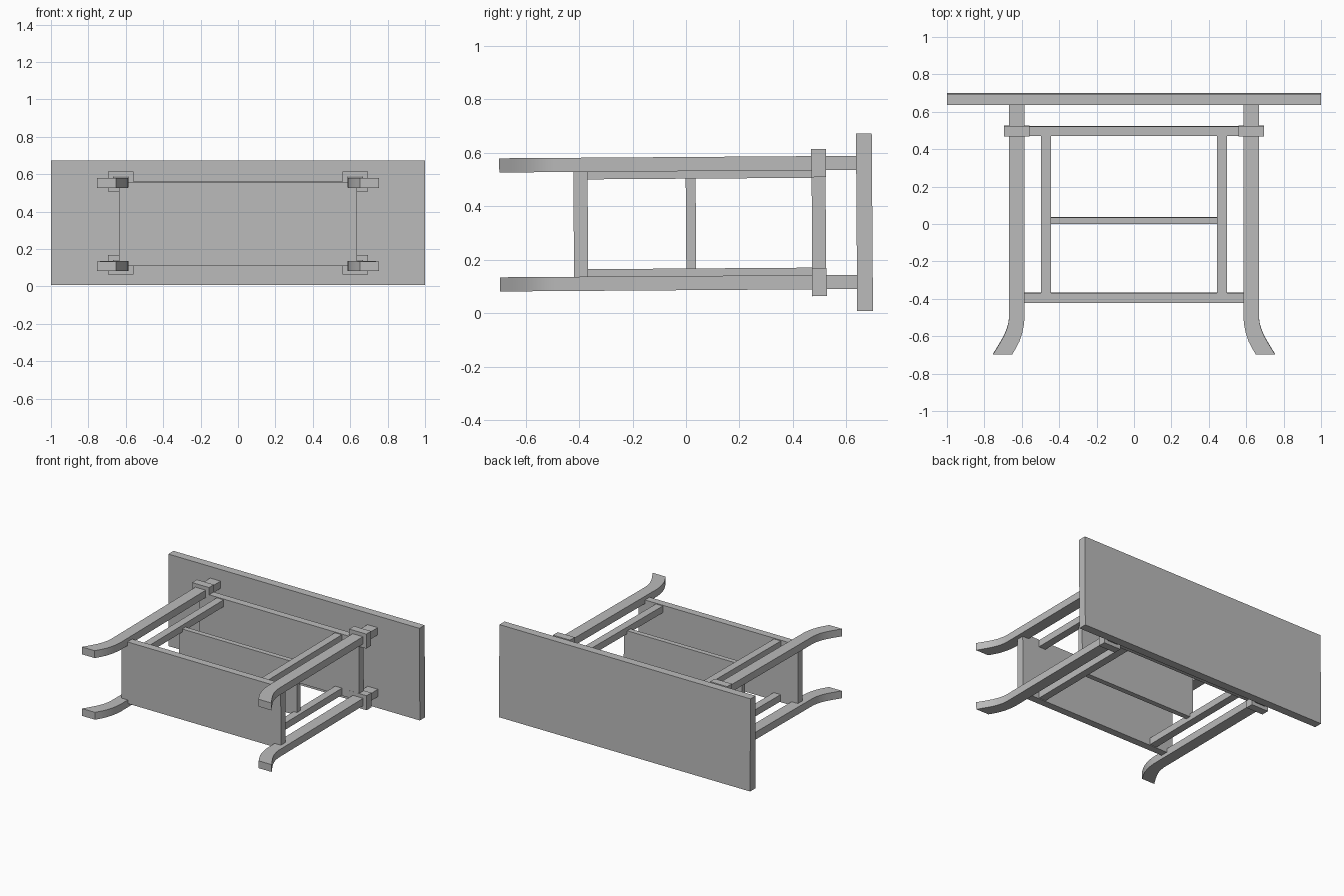
import bpy
import bmesh
import math
from mathutils import Matrix, Vector

if "Cube" in bpy.data.objects:
    bpy.data.objects.remove(bpy.data.objects["Cube"], do_unlink=True)

grey = bpy.data.materials.new("plain_grey")
grey.use_nodes = True
grey.diffuse_color = (0.5, 0.5, 0.5, 1)
grey.node_tree.nodes["Principled BSDF"].inputs["Base Color"].default_value = (0.5, 0.5, 0.5, 1)

MID_Z = 0.335       # height of the model's centre line
LEG_OFF = 0.2225    # leg centres above and below the centre line
TILT = Matrix.Rotation(math.radians(0.4), 4, 'X')   # the table leans very slightly
PLACE = Matrix.Translation((0, 0, MID_Z)) @ TILT


def finish(name, bm):
    """Turn a bmesh into a placed, coloured object."""
    bmesh.ops.recalc_face_normals(bm, faces=bm.faces)
    bm.transform(PLACE)
    mesh = bpy.data.meshes.new(name)
    bm.to_mesh(mesh)
    bm.free()
    mesh.materials.append(grey)
    obj = bpy.data.objects.new(name, mesh)
    bpy.context.collection.objects.link(obj)
    return obj


def box(name, x, y, z):
    """Box from (min, max) ranges, z measured from the centre line."""
    bm = bmesh.new()
    bmesh.ops.create_cube(bm, size=1)
    for v in bm.verts:
        v.co = Vector([r[0] + (c + 0.5) * (r[1] - r[0]) for c, r in zip(v.co, (x, y, z))])
    return finish(name, bm)


# Leg outline seen from above: straight post with a foot sweeping outwards
OUTER = [(0.667, 0.645), (0.667, -0.49), (0.671, -0.525), (0.680, -0.56),
         (0.697, -0.60), (0.724, -0.647), (0.755, -0.697)]
INNER = [(0.585, 0.645), (0.585, -0.50), (0.589, -0.54), (0.597, -0.58),
         (0.612, -0.625), (0.630, -0.66), (0.652, -0.697)]


def leg(name, side, zc):
    bm = bmesh.new()
    rings = []
    for (ox, oy), (ix, iy) in zip(OUTER, INNER):
        rings.append([bm.verts.new((side * px, py, zc + dz)) for px, py, dz in
                      ((ox, oy, -0.0265), (ix, iy, -0.0265), (ix, iy, 0.0265), (ox, oy, 0.0265))])
    for a, b in zip(rings, rings[1:]):
        for i in range(4):
            j = (i + 1) % 4
            bm.faces.new((a[i], a[j], b[j], b[i]))
    bm.faces.new(rings[0])
    bm.faces.new(rings[-1])
    obj = finish(name, bm)
    bpy.ops.object.select_all(action='DESELECT')
    obj.select_set(True)
    bpy.context.view_layer.objects.active = obj
    bpy.ops.object.shade_smooth_by_angle(angle=math.radians(35))


# Table top and the three cross panels
box("table_top", (-1, 1), (0.638, 0.697), (-0.332, 0.333))
box("upper_panel", (-0.635, 0.635), (0.471, 0.523), (-LEG_OFF, LEG_OFF))
box("middle_shelf", (-0.47, 0.47), (0.0, 0.037), (-0.19, 0.19))
box("lower_shelf", (-0.635, 0.635), (-0.42, -0.367), (-LEG_OFF, LEG_OFF))

# Four legs, each with a collar block and an inner rail
for side, sname in ((1, "left"), (-1, "right")):
    for end, ename in ((1, "upper"), (-1, "lower")):
        tag = f"{ename}_{sname}"
        zc = end * LEG_OFF
        leg(f"leg_{tag}", side, zc)
        box(f"collar_{tag}", sorted((side * 0.558, side * 0.694)), (0.47, 0.525),
            (zc - 0.0525, zc + 0.0525))
        box(f"rail_{tag}", sorted((side * 0.443, side * 0.498)), (-0.38, 0.48),
            sorted((end * 0.168, end * 0.217)))
